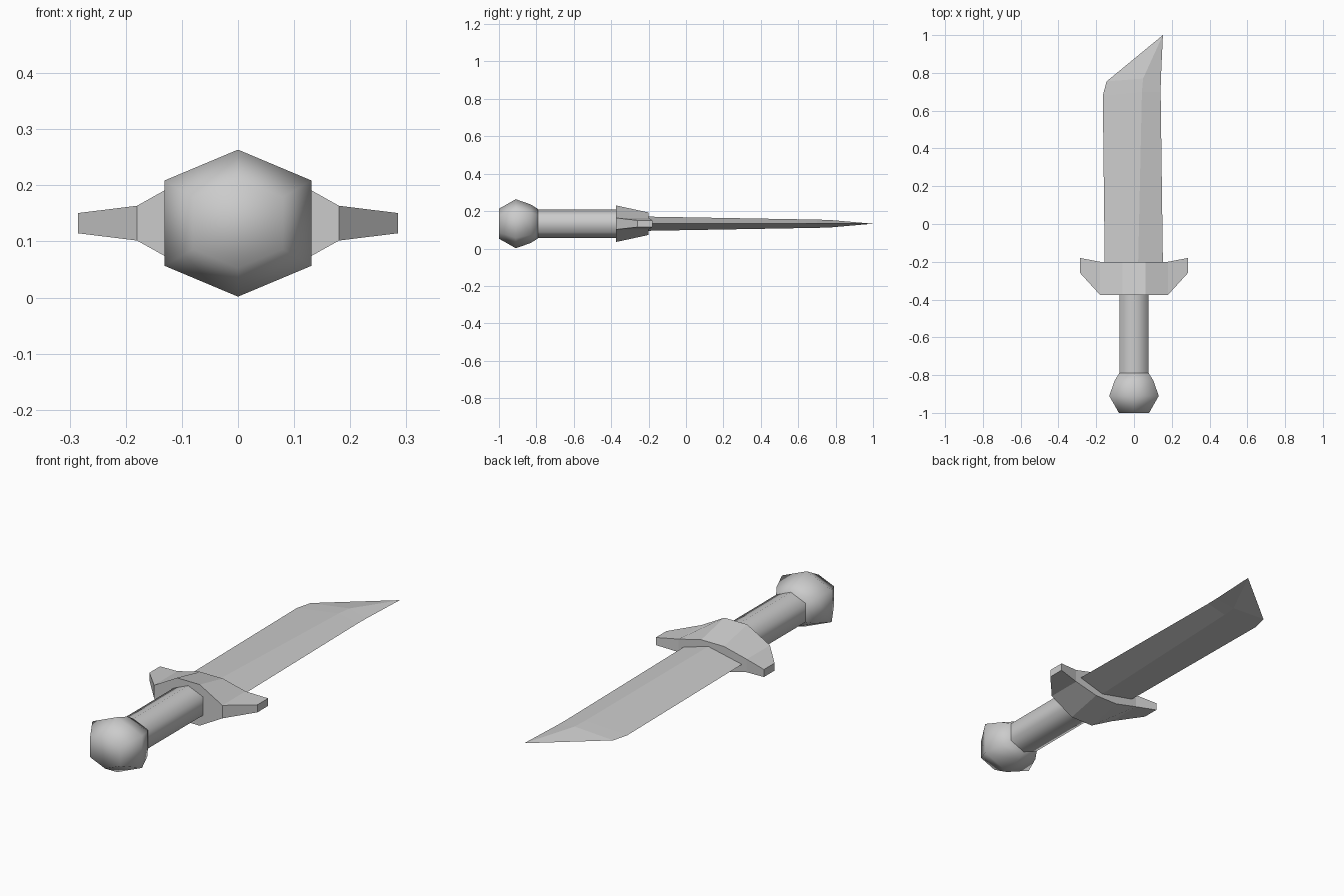
import bpy, bmesh, math

default = bpy.data.objects.get("Cube")
if default:
    bpy.data.objects.remove(default, do_unlink=True)

MID = 0.1325  # height of the central plane

steel = bpy.data.materials.new("plain grey")
steel.use_nodes = True
grey = (0.6, 0.6, 0.6, 1)
steel.diffuse_color = grey
steel.node_tree.nodes["Principled BSDF"].inputs["Base Color"].default_value = grey


def loft(name, rings, smooth=None):
    """Skin equal-length rings of points and cap both ends."""
    bm = bmesh.new()
    loops = [[bm.verts.new((x, y, MID + z)) for x, y, z in ring] for ring in rings]
    for a, b in zip(loops, loops[1:]):
        for i in range(len(a)):
            j = (i + 1) % len(a)
            bm.faces.new((a[i], a[j], b[j], b[i]))
    bm.faces.new(loops[0])
    bm.faces.new(loops[-1])
    bmesh.ops.remove_doubles(bm, verts=bm.verts, dist=0.0005)
    bmesh.ops.recalc_face_normals(bm, faces=bm.faces)
    mesh = bpy.data.meshes.new(name)
    bm.to_mesh(mesh)
    bm.free()
    mesh.materials.append(steel)
    obj = bpy.data.objects.new(name, mesh)
    bpy.context.collection.objects.link(obj)
    if smooth:
        bpy.ops.object.select_all(action='DESELECT')
        obj.select_set(True)
        bpy.context.view_layer.objects.active = obj
        bpy.ops.object.shade_smooth_by_angle(angle=math.radians(smooth))
    return obj


def hexagon(y, w):
    """Six-sided ring around y, corner pointing up."""
    c = 0.58 * w
    return [(0, y, w), (w, y, c), (w, y, -c), (0, y, -w), (-w, y, -c), (-w, y, c)]


# Pommel and grip
loft("pommel", [hexagon(y, w) for y, w in
                ((-1, 0.08), (-0.91, 0.131), (-0.83, 0.103), (-0.79, 0.078))], smooth=80)
loft("grip", [hexagon(-0.8, 0.077), hexagon(-0.37, 0.077)], smooth=70)

# Guard: half stations (x, front y, back y, front half height, back half height)
half = [(0.06, -0.375, -0.2, 0.098, 0.06), (0.18, -0.375, -0.2, 0.031, 0.031),
        (0.285, -0.26, -0.18, 0.018, 0.018)]
stations = [(-s[0], *s[1:]) for s in reversed(half)] + half
loft("guard", [[(x, f, hf), (x, b, hb), (x, b, -hb), (x, f, -hf)]
               for x, f, b, hf, hb in stations])

# Blade: stations of (left edge, ridge, right edge, half thickness), diamond section
blade = [((-0.155, -0.21), (0.022, -0.21), (0.153, -0.21), 0.038),
         ((-0.165, 0.68), (0.042, 0.7), (0.141, 0.7), 0.022),
         ((-0.145, 0.755), (0.048, 0.77), (0.142, 0.76), 0.02),
         ((0.153, 1), (0.153, 1), (0.153, 1), 0)]
loft("blade", [[(*l, 0), (*m, t), (*r, 0), (*m, -t)] for l, m, r, t in blade])
